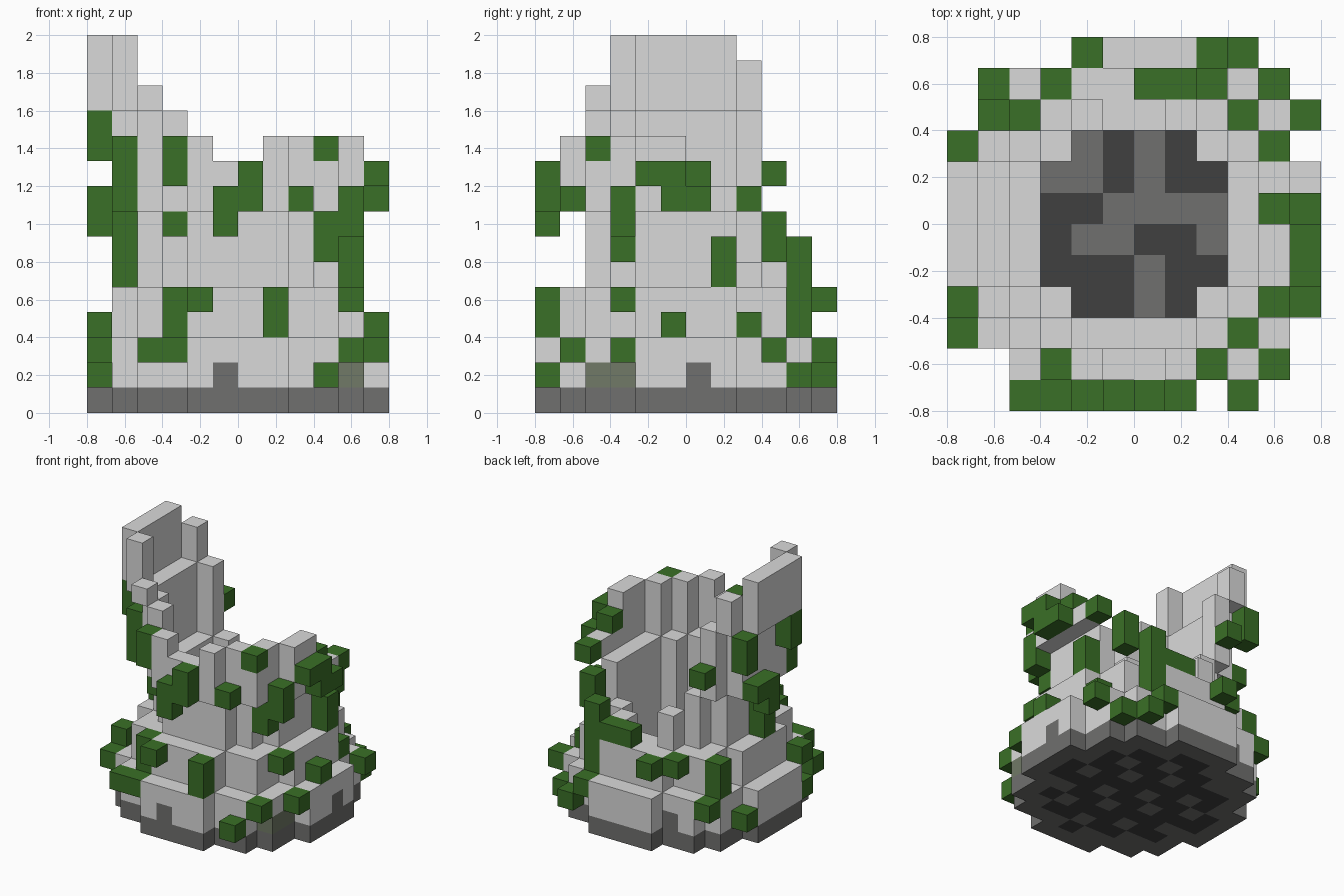
import bpy
import bmesh
from math import hypot
from mathutils import Vector

cube = bpy.data.objects.get("Cube")
if cube:
    bpy.data.objects.remove(cube, do_unlink=True)

N = 12                 # blocks across the tower
S = 1.6 / N            # block size


def material(name, r, g, b):
    m = bpy.data.materials.new(name)
    m.use_nodes = True
    m.diffuse_color = (r, g, b, 1)
    m.node_tree.nodes["Principled BSDF"].inputs["Base Color"].default_value = (r, g, b, 1)
    return m


MATS = [
    material("light stone", 0.7, 0.7, 0.7),
    material("grey stone", 0.162, 0.162, 0.158),
    material("dark stone", 0.051, 0.051, 0.051),
    material("mossy stone", 0.165, 0.195, 0.135),
    material("vine green", 0.042, 0.16, 0.02),
]
LIGHT, GREY, DARK, MOSSY, GREEN = range(5)


def ring(outer, inner=0):
    """Block columns between two radii around the tower axis."""
    cells = []
    for i in range(N):
        for j in range(N):
            d = hypot(i - 5.5, j - 5.5)
            if inner < d <= outer:
                cells.append((i, j))
    return cells


def fill(part, cells, bottom, top):
    for i, j in cells:
        h = top(i, j) if callable(top) else top
        for k in range(bottom, h):
            part.add((i, j, k))


base, plinth, lower_wall, upper_wall, watch_wall, vines = (set() for _ in range(6))

# Base slab and the stepped, hollow lower walls
fill(base, ring(6), 0, 1)
fill(plinth, ring(6, 3), 1, 3)
fill(lower_wall, ring(5, 3), 3, 5)


def middle_top(i, j):
    if j == 9:                       # collapsed rear
        return {4: 7, 7: 6}.get(i, 5)
    return 6 if (i, j) == (8, 8) else 8


fill(lower_wall, ring(4, 3), 5, middle_top)


# Flared upper wall, broken away at the back
def upper_top(i, j):
    if i == 1:
        return 12
    if i == 10:
        return 11 if j < 6 else 9
    if j == 1:
        return 10 if i in (5, 6) else 11
    if i >= 8 and j <= 3:
        return 11
    return 12 if (i, j) in {(3, 2), (2, 3), (2, 8)} else 8


fill(upper_wall, ring(5, 4), 8, upper_top)


# Tall surviving wall on the -x side, with one loose corner block
def watch_top(i, j):
    if i == 0 or (i, j) == (1, 3):
        return 15
    return 14 if (i, j) == (1, 8) else 12


fill(watch_wall, ring(6, 5), 12, watch_top)
fill(watch_wall, [(2, 2)], 12, 13)


def vine(i, j, k, height=1):
    fill(vines, [(i, j)], k, k + height)


# Vines on the front: column, bottom, height
for i, k, h in [(2, 2, 1), (3, 2, 1), (4, 4, 1), (5, 7, 2), (6, 8, 2), (7, 3, 2), (9, 1, 1)]:
    vine(i, 0, k, h)
for i, k, h in [(3, 3, 2), (3, 9, 2), (8, 8, 1), (10, 2, 1)]:
    vine(i, 1, k, h)
vine(3, 2, 7)
vine(9, 2, 10)
vine(9, 3, 6, 2)

# Vines on the +x side: row, bottom, height
for j, k, h in [(3, 2, 1), (4, 9, 1), (5, 3, 1), (5, 8, 2), (6, 8, 1), (9, 2, 1)]:
    vine(11, j, k, h)
for j, k, h in [(3, 4, 1), (3, 7, 2), (6, 9, 1), (7, 5, 2), (8, 3, 1), (8, 8, 1), (10, 1, 1)]:
    vine(10, j, k, h)

# Vines on the back
for i, k, h in [(1, 2, 1), (3, 4, 1), (6, 5, 1), (7, 5, 1), (8, 3, 4)]:
    vine(i, 10, k, h)
for i, k in [(4, 4), (8, 2), (9, 1)]:
    vine(i, 11, k)
vine(9, 9, 6, 2)
vine(2, 9, 9)

# Vines on the -x side
for j, k, h in [(2, 2, 1), (3, 1, 1), (3, 3, 1), (4, 10, 2), (6, 7, 2), (7, 8, 1), (8, 1, 1), (8, 10, 2)]:
    vine(0, j, k, h)
for j, k, h in [(3, 8, 3), (5, 5, 3), (9, 3, 2)]:
    vine(1, j, k, h)

walls = [base, plinth, lower_wall, upper_wall, watch_wall]
for part in walls:
    part -= vines
solid = set().union(vines, *walls)

# Patchwork floor, rows from back to front
FLOOR = ["-MDMD-", "MMDMDD", "DDMMMM", "DMMDDM", "DDDMDD", "-DDMD-"]
ARCHES = {(5, 0), (11, 6), (3, 10)}


def base_colour(cell, d):
    i, j, k = cell
    if d[2] > 0 and 3 <= i <= 8 and 3 <= j <= 8:
        return DARK if FLOOR[8 - j][i - 3] == "D" else GREY
    if d[2] < 0:
        edge = hypot(i - 5.5, j - 5.5) > 4.6
        return GREY if edge or (i * 5 + j * 3) % 7 < 2 else DARK
    return GREY


def plinth_colour(cell, d):
    i, j, k = cell
    if k == 1 and d[2] == 0:
        if (i, j) in ARCHES:
            return GREY
        if (i, j) in {(10, 2), (10, 3)}:
            return MOSSY
    return LIGHT


DIRECTIONS = [(1, 0, 0), (-1, 0, 0), (0, 1, 0), (0, -1, 0), (0, 0, 1), (0, 0, -1)]


def build(name, cells, colour):
    """Skin the exposed sides of the blocks with flat faces."""
    bm = bmesh.new()
    for cell in sorted(cells):
        centre = (Vector(cell) + Vector((-5.5, -5.5, 0.5))) * S
        for d in DIRECTIONS:
            if tuple(a + b for a, b in zip(cell, d)) in solid:
                continue
            n = Vector(d)
            u = Vector((d[1], d[2], d[0]))
            v = n.cross(u)
            corners = [(n - u - v), (n + u - v), (n + u + v), (n - u + v)]
            face = bm.faces.new([bm.verts.new(centre + c * S / 2) for c in corners])
            face.material_index = colour(cell, d)
    bmesh.ops.remove_doubles(bm, verts=bm.verts, dist=S / 100)
    mesh = bpy.data.meshes.new(name)
    bm.to_mesh(mesh)
    bm.free()
    for m in MATS:
        mesh.materials.append(m)
    bpy.context.collection.objects.link(bpy.data.objects.new(name, mesh))


build("base", base, base_colour)
build("plinth", plinth, plinth_colour)
build("lower_wall", lower_wall, lambda c, d: LIGHT)
build("upper_wall", upper_wall, lambda c, d: LIGHT)
build("watch_wall", watch_wall, lambda c, d: LIGHT)
build("vines", vines, lambda c, d: GREEN)
